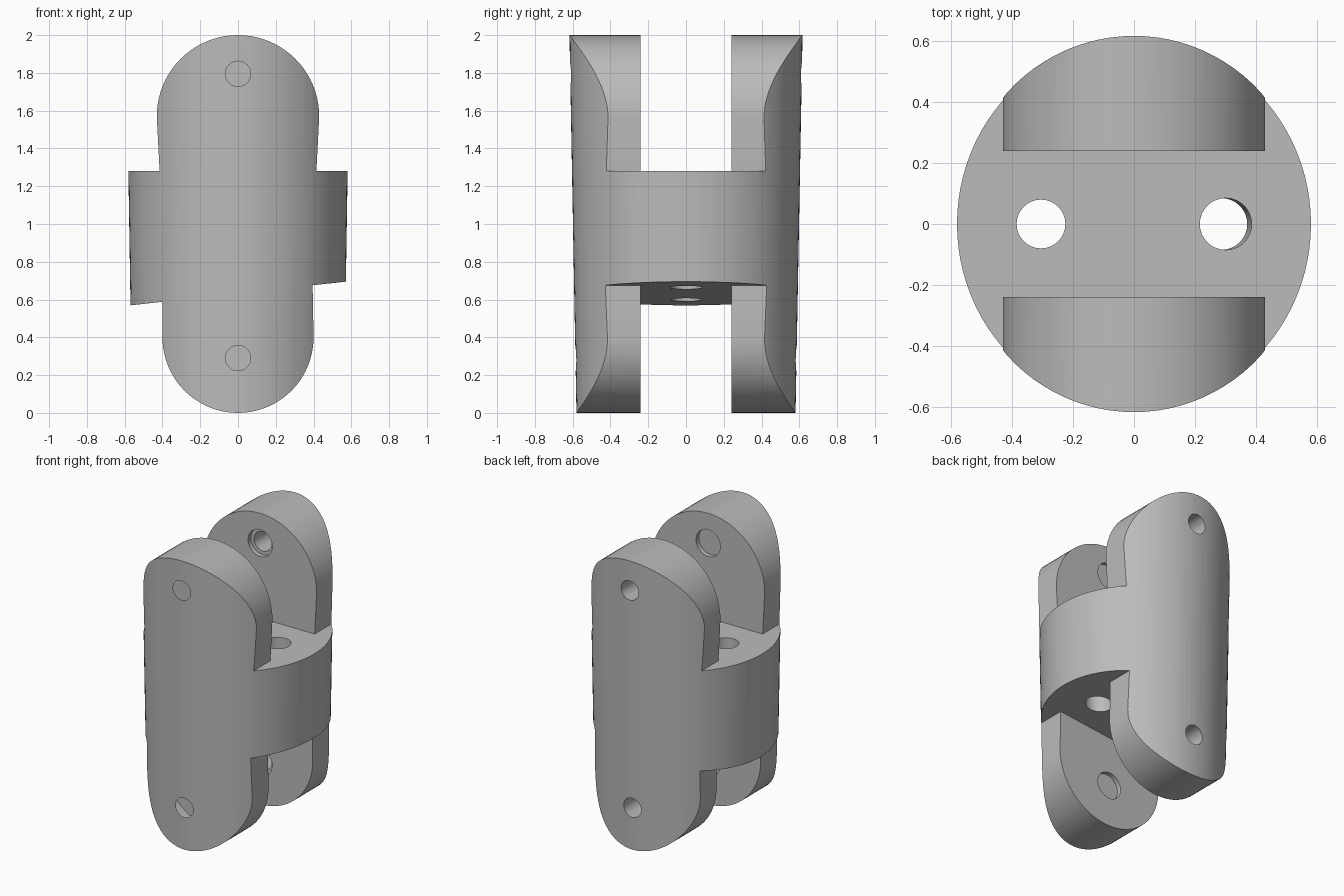
import bpy
import bmesh
from math import sin, cos, pi, radians
from mathutils import Matrix, Vector

cube = bpy.data.objects.get("Cube")
if cube:
    bpy.data.objects.remove(cube, do_unlink=True)

grey = bpy.data.materials.new("plain_grey")
grey.use_nodes = True
colour = (0.5, 0.5, 0.5, 1)
grey.diffuse_color = colour
grey.node_tree.nodes["Principled BSDF"].inputs["Base Color"].default_value = colour

SHOULDER = 1.28
SLOT = 0.24


def underside(x):
    """Height of the slanted underside of the middle block."""
    return 0.632 + 0.11 * x


def add_object(name, bm):
    bmesh.ops.recalc_face_normals(bm, faces=bm.faces)
    mesh = bpy.data.meshes.new(name)
    bm.to_mesh(mesh)
    bm.free()
    mesh.materials.append(grey)
    obj = bpy.data.objects.new(name, mesh)
    bpy.context.collection.objects.link(obj)
    return obj


def prism(name, outline, depth):
    """Extrude an x-z outline symmetrically along y."""
    bm = bmesh.new()
    face = bm.faces.new([bm.verts.new((x, -depth, z)) for x, z in outline])
    ext = bmesh.ops.extrude_face_region(bm, geom=[face])
    moved = [v for v in ext["geom"] if isinstance(v, bmesh.types.BMVert)]
    bmesh.ops.translate(bm, verts=moved, vec=(0, 2 * depth, 0))
    return add_object(name, bm)


def rod(name, start, end, radius, sides=32):
    """Cylinder between two points."""
    start, end = Vector(start), Vector(end)
    axis = end - start
    place = Matrix.Translation((start + end) / 2) @ axis.to_track_quat("Z", "Y").to_matrix().to_4x4()
    bm = bmesh.new()
    bmesh.ops.create_cone(bm, cap_ends=True, segments=sides, radius1=radius,
                          radius2=radius, depth=axis.length, matrix=place)
    return add_object(name, bm)


def combine(target, cutter, operation):
    """Apply a boolean and remove the cutter."""
    cutter.hide_render = True
    mod = target.modifiers.new("cut", "BOOLEAN")
    mod.operation = operation
    mod.solver = "EXACT"
    mod.object = cutter
    graph = bpy.context.evaluated_depsgraph_get()
    target.data = bpy.data.meshes.new_from_object(target.evaluated_get(graph))
    target.modifiers.clear()
    bpy.data.objects.remove(cutter, do_unlink=True)


def arc(radius, height, start, end, steps=40):
    angles = [radians(start + (end - start) * i / steps) for i in range(steps + 1)]
    return [(radius * cos(a), height + radius * sin(a)) for a in angles]


# Slightly flaring, slightly oval body
bm = bmesh.new()
rings = []
for z in (-0.1, 2.1):
    rx, ry = 0.56 + 0.016 * z, 0.58 + 0.0185 * z
    rings.append([bm.verts.new((rx * cos(a), ry * sin(a), z))
                  for a in (2 * pi * i / 96 for i in range(96))])
for i in range(96):
    j = (i + 1) % 96
    bm.faces.new((rings[0][i], rings[0][j], rings[1][j], rings[1][i]))
bm.faces.new(rings[0][::-1])
bm.faces.new(rings[1])
body = add_object("double_clevis_body", bm)

# Front outline: rounded lugs above and below a wide middle block
outline = arc(0.43, 1.57, 0, 180)
outline += [(-0.415, SHOULDER), (-0.8, SHOULDER), (-0.8, underside(-0.8)), (-0.4, underside(-0.4))]
outline += arc(0.4, 0.4, 180, 360)
outline += [(0.395, underside(0.395)), (0.8, underside(0.8)), (0.8, SHOULDER), (0.415, SHOULDER)]
combine(body, prism("outline_cutter", outline, 0.9), "INTERSECT")

# Slots between the lugs
upper_slot = [(-0.9, SHOULDER), (0.9, SHOULDER), (0.9, 2.2), (-0.9, 2.2)]
lower_slot = [(-0.9, -0.2), (0.9, -0.2), (0.9, underside(0.9)), (-0.9, underside(-0.9))]
for slot in (upper_slot, lower_slot):
    combine(body, prism("slot_cutter", slot, SLOT), "DIFFERENCE")

# Pin holes with shallow counterbores on the inner lug faces
for z in (1.795, 0.29):
    combine(body, rod("pin_cutter", (0, -0.9, z), (0, 0.9, z), 0.067), "DIFFERENCE")
    bore = SLOT + 0.03
    combine(body, rod("counterbore_cutter", (0, -bore, z), (0, bore, z), 0.092), "DIFFERENCE")

# Upright holes through the middle block, the left one leaning
combine(body, rod("upright_cutter", (-0.305, 0, 0.4), (-0.305, 0, 1.5), 0.08), "DIFFERENCE")
combine(body, rod("leaning_cutter", (0.28, 0, 0.4), (0.306, 0, 1.5), 0.085), "DIFFERENCE")

# Smooth curves with crisp machined edges
bpy.ops.object.select_all(action="DESELECT")
body.select_set(True)
bpy.context.view_layer.objects.active = body
bpy.ops.object.shade_smooth_by_angle(angle=radians(25))
